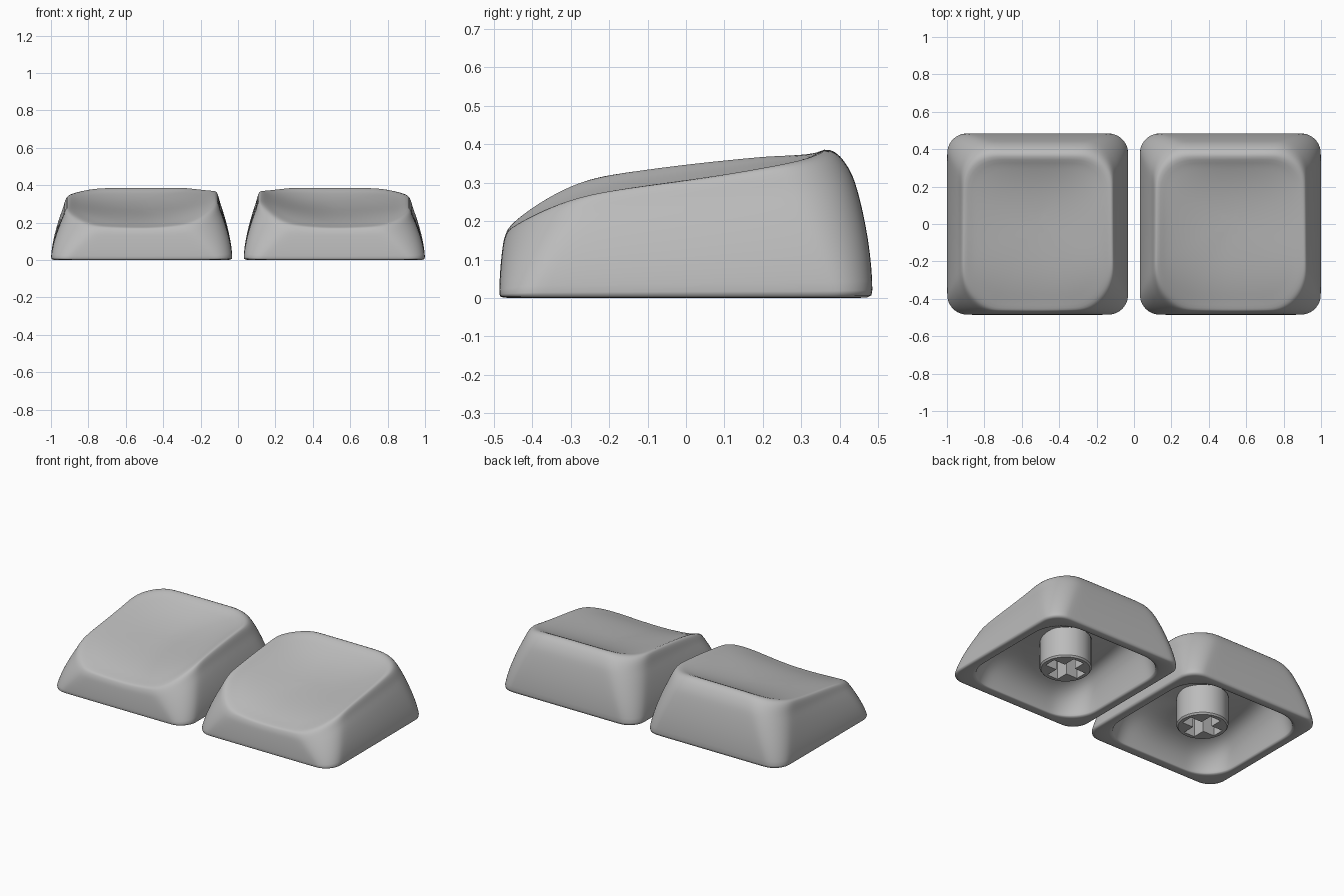
import bpy, bmesh, math
from mathutils import Vector

cube = bpy.data.objects.get("Cube")
if cube:
    bpy.data.objects.remove(cube)

grey = bpy.data.materials.new("plain_grey")
grey.use_nodes = True
colour = (0.5, 0.5, 0.5, 1)
grey.diffuse_color = colour
grey.node_tree.nodes["Principled BSDF"].inputs["Base Color"].default_value = colour

HALF = 0.486      # half width of a cap at its base
OFFSET = 0.515    # cap centre from the middle


def dish(x, y):
    """Height of the scooped top; +x is the outer side."""
    centre = 0.27 + 0.159 * y + 0.1875 * y ** 2 + 0.718 * y ** 3
    u = x / 0.39
    lift = 0.076 * max(0, 1 - abs((y + 0.12) / 0.47) ** 2.8)
    if x > 0:
        lift = 0.45 * lift - 0.01 * max(0, y / 0.36) ** 3
    return centre + lift * u * u


def outline(radius, arc=8, edge=8):
    """Rounded square, same point count for every radius."""
    pts = []
    flat = HALF - radius
    for k in range(4):
        c, s = round(math.cos(k * math.pi / 2)), round(math.sin(k * math.pi / 2))
        side = [(HALF, flat * (2 * i / edge - 1)) for i in range(1, edge)]
        corner = [(flat + radius * math.cos(a), flat + radius * math.sin(a))
                  for a in (i / arc * math.pi / 2 for i in range(arc + 1))]
        pts += [(x * c - y * s, x * s + y * c) for x, y in side + corner]
    return pts


def loft(name, rings, start=None, end=None):
    """Skin a list of rings, closing each end with a fan to a point or a face."""
    bm = bmesh.new()
    loops = [[bm.verts.new(p) for p in ring] for ring in rings]
    n = len(loops[0])
    for a, b in zip(loops, loops[1:]):
        for i in range(n):
            bm.faces.new((a[i], a[(i + 1) % n], b[(i + 1) % n], b[i]))
    for loop, tip in ((loops[0], start), (loops[-1], end)):
        if tip:
            v = bm.verts.new(tip)
            for i in range(n):
                bm.faces.new((loop[i], loop[(i + 1) % n], v))
        else:
            bm.faces.new(loop)
    bmesh.ops.recalc_face_normals(bm, faces=bm.faces)
    mesh = bpy.data.meshes.new(name)
    bm.to_mesh(mesh)
    bm.free()
    mesh.materials.append(grey)
    ob = bpy.data.objects.new(name, mesh)
    bpy.context.collection.objects.link(ob)
    return ob


def cap_shell(name, side):
    def top(p):
        return dish(p[0] * side, p[1])

    def shrink(p, f):
        return p[0] * f, p[1] * f

    def on_dish(f):
        return [Vector((p.x * f, p.y * f, top(p * f))) for p in rim]

    # crest of the rim above every outline point
    rim = []
    for p in outline(0.24):
        z = 0.3
        for _ in range(10):
            q = (p[0] * 0.81, p[1] * (0.988 - 1.65 * z * z))
            z = 0.5 * (z + top(q))
        rim.append(Vector((*q, z + 0.006)))

    # underside cavity, from ceiling down to the open edge
    rings = []
    for f, k in ((0.2, 1), (0.45, 1), (0.6, 0.97), (0.7, 0.88), (0.78, 0.7),
                 (0.83, 0.45), (0.86, 0.2), (0.872, 0.03), (0.874, 0)):
        ring = [shrink(p, f) for p in outline(0.22)]
        rings.append([(*p, k * (top(p) - 0.07)) for p in ring])
    # lower edge and bowed walls, steeper at front and back
    rings.append([(*shrink(p, 0.99), 0) for p in outline(0.1)])
    for s in (0.03, 0.2, 0.4, 0.6, 0.72, 0.82):
        ring = []
        for p, r in zip(outline(0.1 + 0.13 * s), rim):
            z = s * r.z
            ring.append(Vector((p[0] * (1 - 0.19 * s ** 1.7),
                                p[1] * (1 - 1.05 * z * z), z)))
        rings.append(ring)
    # rolled shoulder from the wall up to the crest
    wall = rings[-1]
    for t in (0.3, 0.6, 1):
        ring = []
        for w, r in zip(wall, rim):
            knee = (w + r) / 2
            knee.z = r.z
            ring.append(w * (1 - t) ** 2 + knee * 2 * t * (1 - t) + r * t * t)
        rings.append(ring)
    # scooped top
    for f in (0.9, 0.82, 0.7, 0.56, 0.4, 0.2):
        rings.append(on_dish(f))

    ob = loft(name, rings, (0, 0, dish(0, 0) - 0.07), (0, 0, dish(0, 0)))
    smooth = ob.modifiers.new("smooth", "SUBSURF")
    smooth.levels = smooth.render_levels = 1
    ob.data.shade_smooth()
    return ob


def stem(name):
    """Round post with a cross-shaped socket."""
    arm, half_slot = 0.118, 0.038
    tip = math.atan2(half_slot, arm)
    fold = [0, tip / 2, tip, (tip + math.pi / 4) / 2, math.pi / 4]
    quarter = fold + [math.pi / 2 - a for a in fold[-2:0:-1]]
    outer, cross = [], []
    for k in range(4):
        for a in quarter:
            f = min(a, math.pi / 2 - a)
            r = min(arm / math.cos(f), half_slot / max(math.sin(f), 0.001))
            c, s = math.cos(a + k * math.pi / 2), math.sin(a + k * math.pi / 2)
            outer.append((c, s))
            cross.append((c * r, s * r))

    def ring(r, z):
        return [(x * r, y * r, z) for x, y in outer]

    rings = [ring(0.15, 0.215), ring(0.15, 0.03), ring(0.142, 0.02)]
    rings += [[(x, y, z) for x, y in cross] for z in (0.02, 0.16)]
    ob = loft(name, rings)
    bpy.context.view_layer.objects.active = ob
    ob.select_set(True)
    bpy.ops.object.shade_smooth_by_angle(angle=math.radians(35))
    ob.select_set(False)
    return ob


for label, side in (("left", 1), ("right", -1)):
    for part in (cap_shell(label + "_key_cap", side), stem(label + "_key_stem")):
        part.location.x = side * OFFSET
